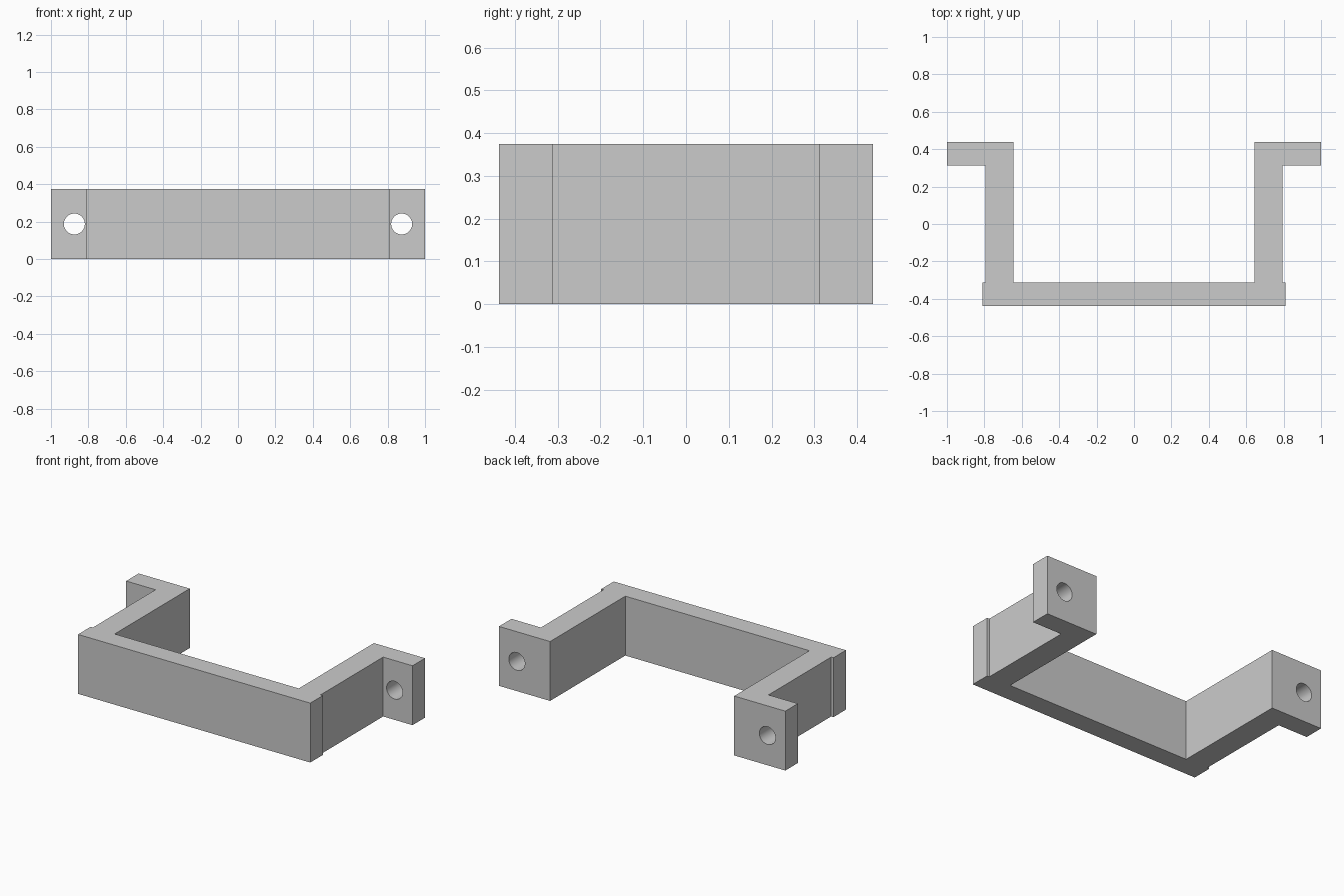
import bpy, bmesh, math

if "Cube" in bpy.data.objects:
    bpy.data.objects.remove(bpy.data.objects["Cube"])

HEIGHT = 0.375
HOLE_X, HOLE_R = 0.875, 0.056

# Right half of the plan outline, front centre to back and round to the inside
half = [(0.811, -0.4375), (0.811, -0.3125), (0.795, -0.3125), (0.795, 0.3125),
        (1.0, 0.3125), (1.0, 0.4375), (0.643, 0.4375), (0.643, -0.3125)]
outline = half + [(-x, y) for x, y in reversed(half)]

# Bracket body: plan outline extruded upwards
bm = bmesh.new()
base = bm.faces.new([bm.verts.new((x, y, 0)) for x, y in outline])
top = bmesh.ops.extrude_face_region(bm, geom=[base])
bmesh.ops.translate(bm, vec=(0, 0, HEIGHT),
                    verts=[v for v in top["geom"] if isinstance(v, bmesh.types.BMVert)])
bmesh.ops.recalc_face_normals(bm, faces=bm.faces)
mesh = bpy.data.meshes.new("bracket")
bm.to_mesh(mesh)
bm.free()
bracket = bpy.data.objects.new("bracket", mesh)
bpy.context.collection.objects.link(bracket)

# Screw holes through both mounting tabs
for side, sign in (("left", -1), ("right", 1)):
    bpy.ops.mesh.primitive_cylinder_add(vertices=48, radius=HOLE_R, depth=0.3,
                                        location=(sign * HOLE_X, 0.375, HEIGHT / 2),
                                        rotation=(math.pi / 2, 0, 0))
    cutter = bpy.context.object
    cutter.name = side + "_hole_cutter"
    cutter.hide_render = True
    cut = bracket.modifiers.new(side + "_hole", 'BOOLEAN')
    cut.operation, cut.solver, cut.object = 'DIFFERENCE', 'EXACT', cutter
    bpy.context.view_layer.objects.active = bracket
    bpy.ops.object.modifier_apply(modifier=cut.name)
    bpy.data.objects.remove(cutter)

# Smooth hole walls, crisp edges elsewhere
bpy.ops.object.select_all(action='DESELECT')
bracket.select_set(True)
bpy.context.view_layer.objects.active = bracket
bpy.ops.object.shade_smooth_by_angle(angle=math.radians(30))
